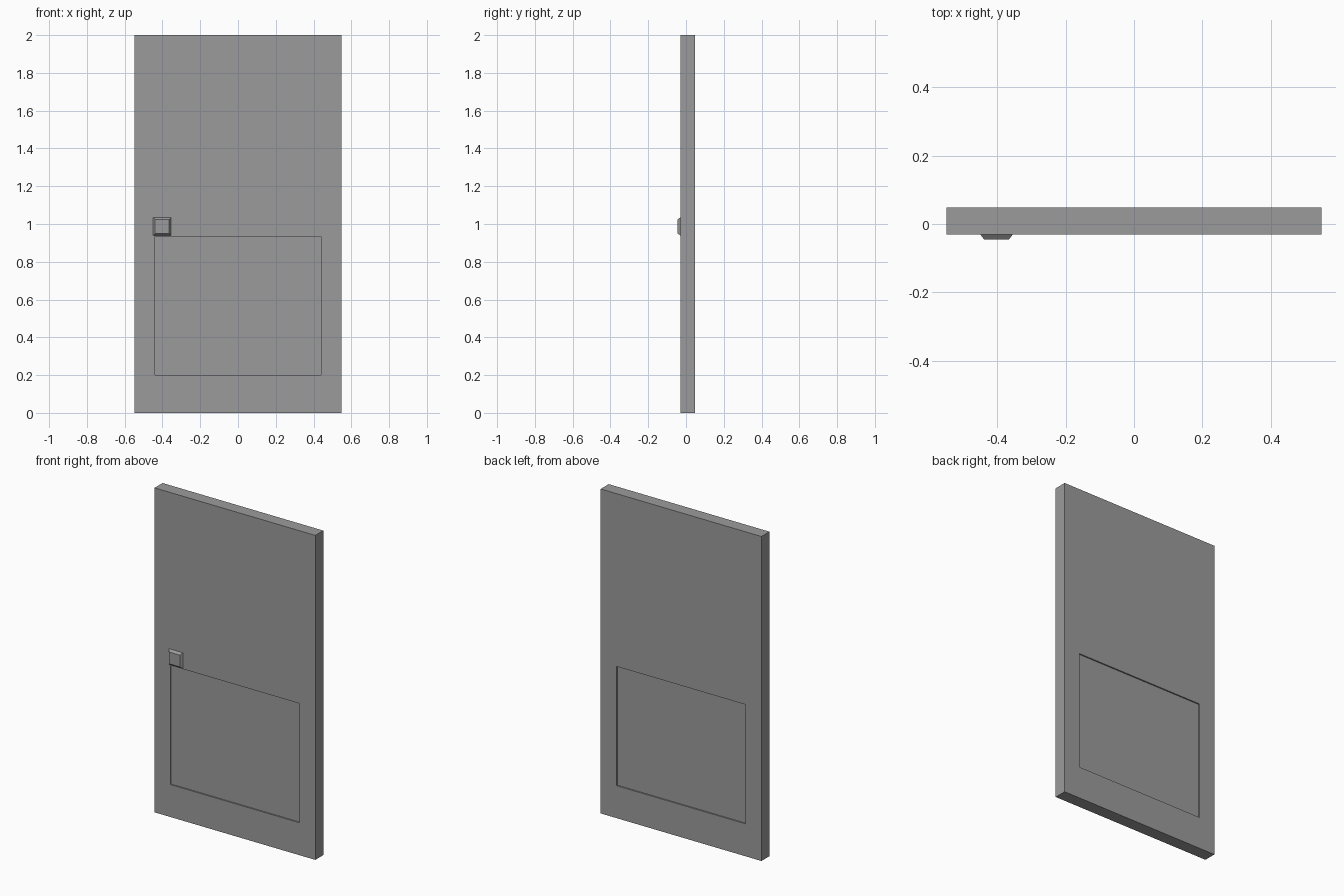
import bpy
import bmesh
from mathutils import Vector

# Remove the default object
default = bpy.data.objects.get("Cube")
if default:
    bpy.data.objects.remove(default, do_unlink=True)


def make_material(name, value):
    mat = bpy.data.materials.new(name)
    mat.use_nodes = True
    colour = (value, value, value, 1)
    mat.diffuse_color = colour
    mat.node_tree.nodes["Principled BSDF"].inputs["Base Color"].default_value = colour
    return mat


def box(bm, low, high):
    low, high = Vector(low), Vector(high)
    verts = bmesh.ops.create_cube(bm, size=1)["verts"]
    for v in verts:
        v.co = Vector(high[i] if v.co[i] > 0 else low[i] for i in range(3))
    return verts


def finish(bm, name, mat):
    bmesh.ops.recalc_face_normals(bm, faces=bm.faces)
    mesh = bpy.data.meshes.new(name)
    bm.to_mesh(mesh)
    bm.free()
    mesh.materials.append(mat)
    obj = bpy.data.objects.new(name, mesh)
    bpy.context.collection.objects.link(obj)
    return obj


grey = make_material("mid_grey", 0.33)

# Door slab, divided along the borders of the lower panel
FRONT, BACK = -0.03, 0.048
HALF, BOTTOM, TOP = 0.44, 0.2, 0.935
RECESS = 0.008
bm = bmesh.new()
box(bm, (-0.548, FRONT, 0), (0.548, BACK, 2))
cuts = [((-HALF, 0, 0), (1, 0, 0)), ((HALF, 0, 0), (1, 0, 0)),
        ((0, 0, BOTTOM), (0, 0, 1)), ((0, 0, TOP), (0, 0, 1))]
for point, normal in cuts:
    bmesh.ops.bisect_plane(bm, geom=bm.verts[:] + bm.edges[:] + bm.faces[:],
                           plane_co=point, plane_no=normal)

# Sunken lower panel on the front and the back
bm.normal_update()
panels = []
for face in bm.faces:
    c = face.calc_center_median()
    if abs(face.normal.y) > 0.9 and abs(c.x) < HALF and BOTTOM < c.z < TOP:
        panels.append(face)
for face in panels:
    inward = -face.normal * RECESS
    sunk = bmesh.ops.extrude_discrete_faces(bm, faces=[face])["faces"][0]
    bmesh.ops.translate(bm, verts=sunk.verts[:], vec=inward)
finish(bm, "door_slab", grey)

# Square handle plate with sloping sides
bm = bmesh.new()
centre = Vector((-0.402, 0, 0.987))
verts = box(bm, (-0.45, -0.045, 0.939), (-0.354, FRONT, 1.035))
for v in verts:
    if v.co.y < FRONT - 0.01:
        v.co.x = centre.x + (v.co.x - centre.x) * 0.76
        v.co.z = centre.z + (v.co.z - centre.z) * 0.76
finish(bm, "handle_plate", grey)
